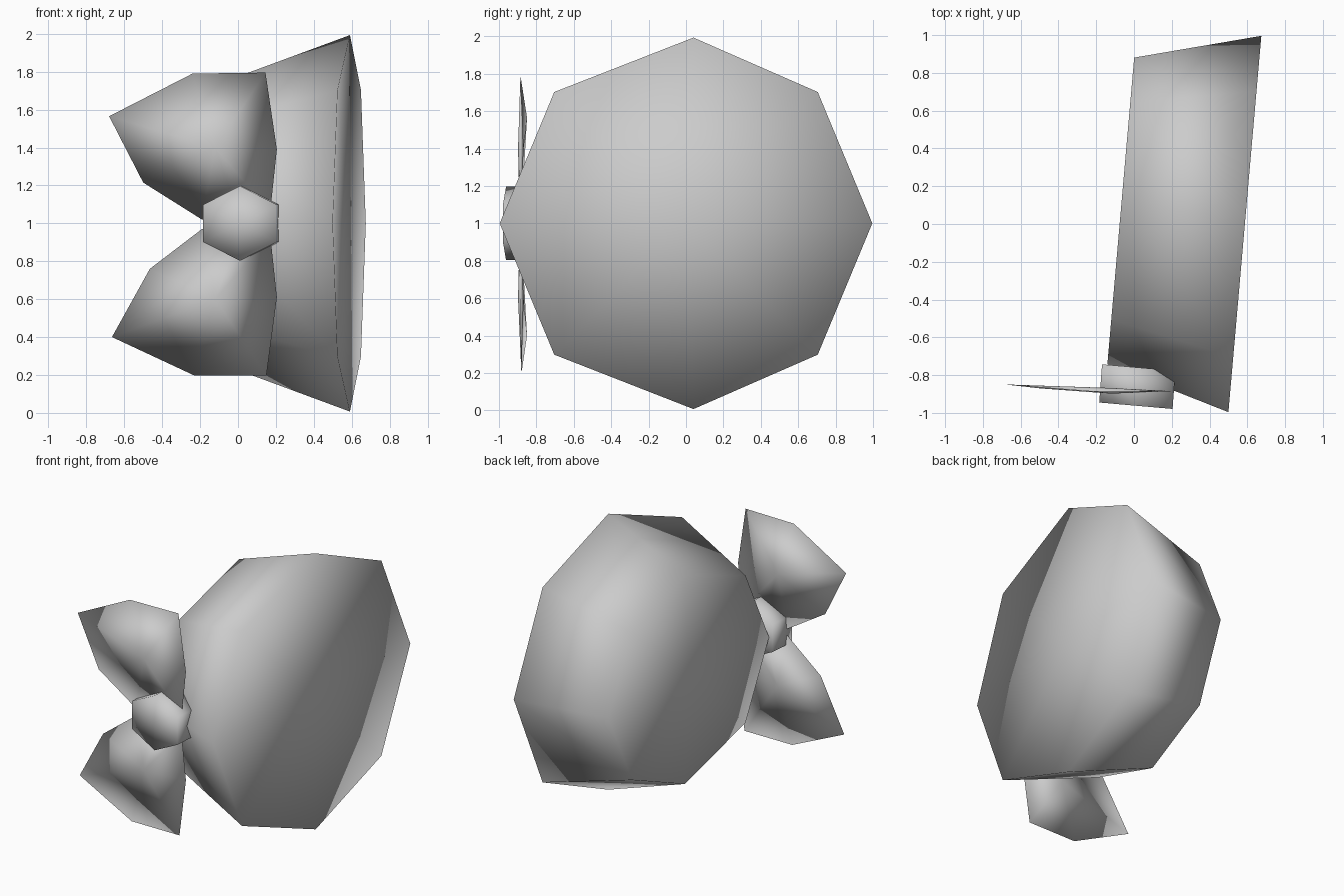
import bpy, bmesh, math
from mathutils import Vector

if "Cube" in bpy.data.objects:
    bpy.data.objects.remove(bpy.data.objects["Cube"])

grey = bpy.data.materials.new("light_grey")
grey.diffuse_color = (0.6, 0.6, 0.6, 1)
grey.use_nodes = True
grey.node_tree.nodes["Principled BSDF"].inputs["Base Color"].default_value = grey.diffuse_color

YAW = math.radians(5.0)                               # whole assembly turns slightly
ACROSS = Vector((math.sin(YAW), math.cos(YAW), 0))    # sideways in the drum's rings
ALONG = Vector((math.cos(YAW), -math.sin(YAW), 0))    # along the drum's axis
UP = Vector((0, 0, 1))


def make(name, verts, faces):
    me = bpy.data.meshes.new(name)
    me.from_pydata([tuple(v) for v in verts], [], faces)
    me.materials.append(grey)
    bm = bmesh.new()
    bm.from_mesh(me)
    bmesh.ops.recalc_face_normals(bm, faces=bm.faces)
    for f in bm.faces:
        f.smooth = True
    bm.to_mesh(me)
    bm.free()
    ob = bpy.data.objects.new(name, me)
    bpy.context.collection.objects.link(ob)
    # larger faces pull the smooth shading towards them
    mod = ob.modifiers.new("area_shading", 'WEIGHTED_NORMAL')
    mod.mode = 'FACE_AREA'
    return ob


def ring(center, side, r_side, r_up, n, skew=0.0):
    """Upright ring; skew slides its top and bottom points sideways."""
    pts = []
    for i in range(n):
        s, c = math.sin(2 * math.pi * i / n), math.cos(2 * math.pi * i / n)
        shift = skew if abs(s) < 1e-6 else 0.0
        pts.append(Vector(center) + side * (r_side * s + shift) + UP * (r_up * c))
    return pts


def loft(name, a, b, mid_a, mid_b):
    """Closed solid: triangulated side walls, fan caps around the two middle points."""
    n = len(a)
    faces = []
    for i in range(n):
        j = (i + 1) % n
        faces += [(i, i + n, j), (i + n, j + n, j)]
        faces += [(i, j, 2 * n), (j + n, i + n, 2 * n + 1)]
    return make(name, a + b + [Vector(mid_a), Vector(mid_b)], faces)


# Tapered eight-sided drum, smooth all over
SMALL, LARGE = (-0.07, 0.069, 1), (0.587, 0.0, 1)
loft("drum",
     ring(SMALL, ACROSS, 0.815, 0.75, 8, 0.04),
     ring(LARGE, ACROSS, 1.0, 0.993, 8, 0.04), SMALL, LARGE)

# Six-sided hub
FRONT, BACK = (0.01, -0.962, 1), (0.025, -0.76, 1)
loft("hub",
     ring(FRONT, ALONG, 0.225, 0.197, 6),
     ring(BACK, ALONG, 0.225, 0.197, 6), FRONT, BACK)

# Two broad thin blades, lens-shaped in section; x, y, height above the hub centre
UPPER = [(0.02, -0.888, 0.0), (-0.19, -0.885, 0.02), (-0.5, -0.87, 0.215),
         (-0.68, -0.85, 0.565), (-0.24, -0.885, 0.79), (0.145, -0.885, 0.795),
         (0.205, -0.885, 0.39), (0.17, -0.885, 0.06)]
LOWER = [(0.02, -0.888, 0.0), (-0.19, -0.885, -0.03), (-0.465, -0.87, -0.24),
         (-0.665, -0.85, -0.6), (-0.23, -0.88, -0.803), (0.15, -0.88, -0.803),
         (0.205, -0.885, -0.39), (0.17, -0.885, -0.06)]
for name, outline, mid in (("upper_blade", UPPER, 0.4), ("lower_blade", LOWER, -0.4)):
    n = len(outline)
    pts = [(x, y, 1 + z) for x, y, z in outline]
    pts += [(-0.12, -0.898, 1 + mid), (-0.12, -0.868, 1 + mid)]
    faces = []
    for i in range(n):
        j = (i + 1) % n
        faces += [(i, j, n), (j, i, n + 1)]
    make(name, pts, faces)
